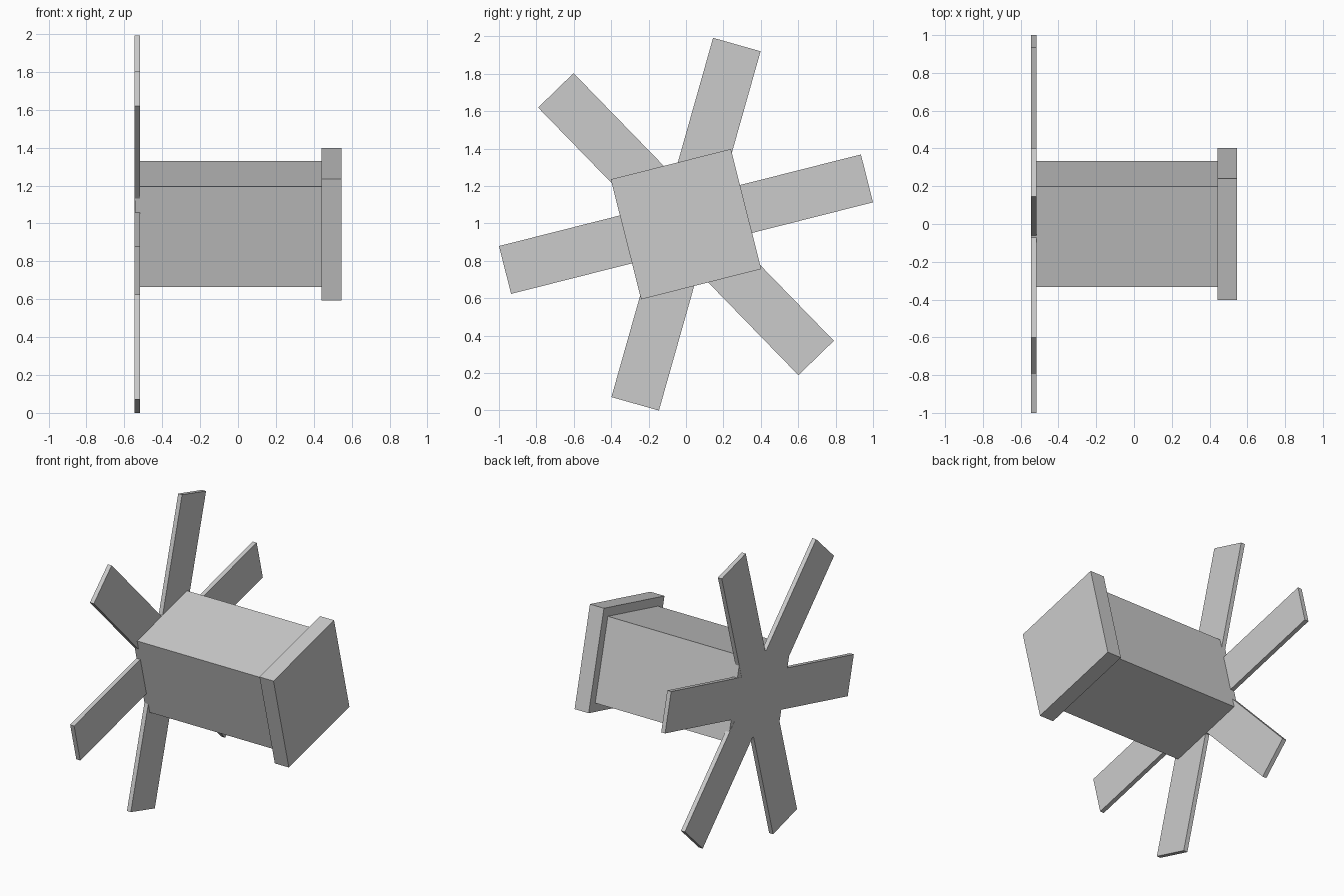
import bpy, bmesh
from math import radians, cos, sin, sqrt

if "Cube" in bpy.data.objects:
    bpy.data.objects.remove(bpy.data.objects["Cube"])

TILT = radians(14.2)   # whole model is rolled about its long axis
CZ = 0.996             # height of the axis


def prism(name, profile, x0, x1):
    """Extrude a (y, z) profile along x, rolled about the axis."""
    bm = bmesh.new()
    c, s = cos(TILT), sin(TILT)
    verts = [bm.verts.new((x0, y * c - z * s, CZ + y * s + z * c)) for y, z in profile]
    face = bm.faces.new(verts)
    ext = bmesh.ops.extrude_face_region(bm, geom=[face])
    moved = [v for v in ext["geom"] if isinstance(v, bmesh.types.BMVert)]
    bmesh.ops.translate(bm, verts=moved, vec=(x1 - x0, 0, 0))
    bmesh.ops.recalc_face_normals(bm, faces=bm.faces)
    mesh = bpy.data.meshes.new(name)
    bm.to_mesh(mesh)
    bm.free()
    ob = bpy.data.objects.new(name, mesh)
    bpy.context.collection.objects.link(ob)
    return ob


def square(h):
    return [(-h, -h), (h, -h), (h, h), (-h, h)]


# Square body and wider end cap
prism("body", square(0.2735), -0.544, 0.445)
prism("end_cap", square(0.331), 0.441, 0.545)

# Six flat blades joined in one star outline
L, W = 0.998, 0.132
star = []
for i in range(6):
    a = radians(60 * i)
    for r, t in ((L, -W), (L, W), (W * sqrt(3), W)):
        star.append((r * cos(a) - t * sin(a), r * sin(a) + t * cos(a)))
prism("fan_blades", star, -0.545, -0.516)
